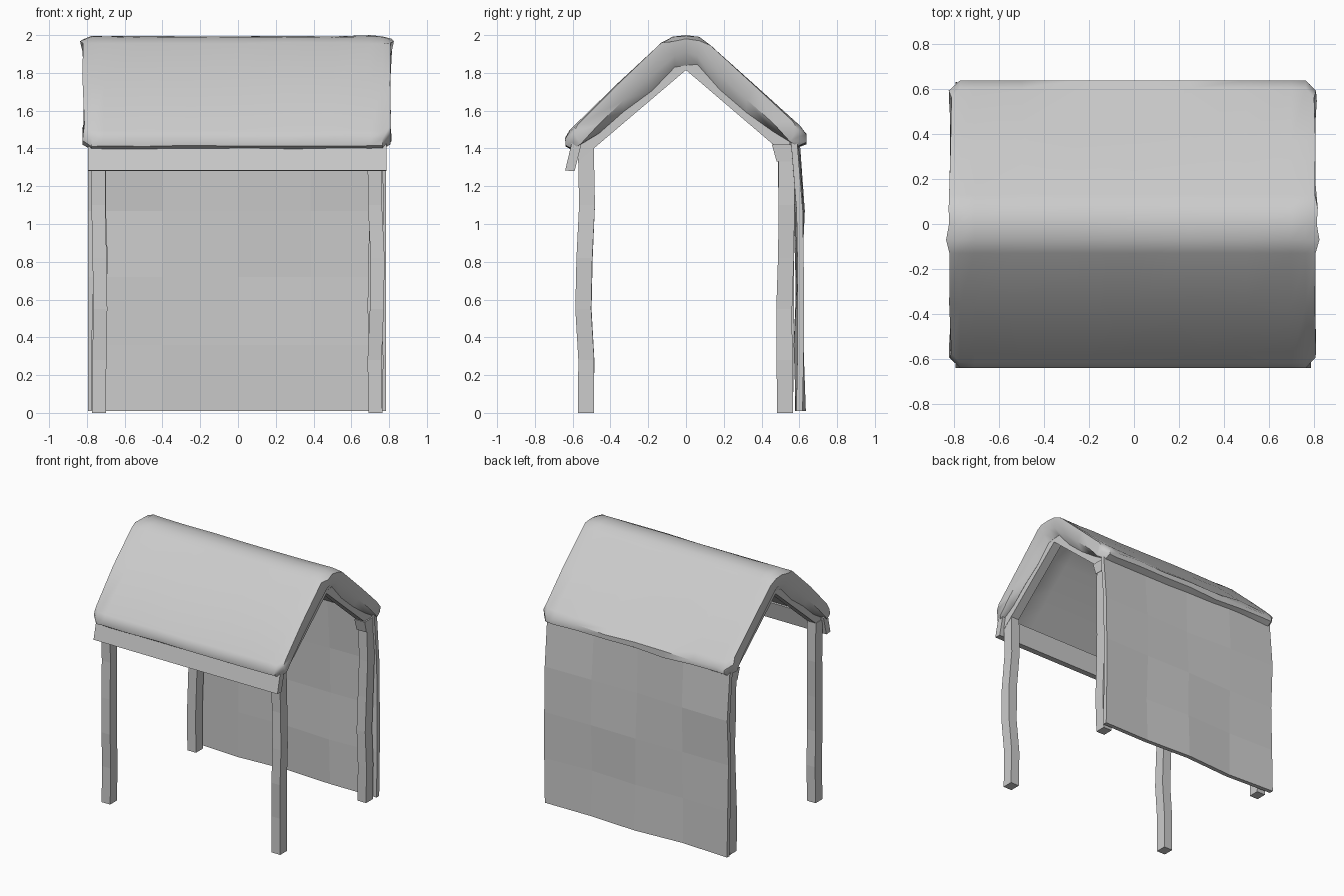
import bpy, bmesh, math, random

random.seed(4)
cube = bpy.data.objects.get("Cube")
if cube:
    bpy.data.objects.remove(cube)

grey = bpy.data.materials.new("plain grey")
grey.use_nodes = True
colour = (0.6, 0.6, 0.6, 1)
grey.diffuse_color = colour
grey.node_tree.nodes["Principled BSDF"].inputs["Base Color"].default_value = colour


def finish(name, bm, smooth=None):
    bmesh.ops.recalc_face_normals(bm, faces=bm.faces)
    mesh = bpy.data.meshes.new(name)
    bm.to_mesh(mesh)
    bm.free()
    mesh.materials.append(grey)
    obj = bpy.data.objects.new(name, mesh)
    bpy.context.collection.objects.link(obj)
    if smooth:
        bpy.ops.object.select_all(action='DESELECT')
        obj.select_set(True)
        bpy.context.view_layer.objects.active = obj
        bpy.ops.object.shade_smooth_by_angle(angle=math.radians(smooth))
    return obj


def loft(name, rings, caps=((0, 1, 2, 3),), smooth=None):
    """Skin a list of equal rings; caps lists the faces that close each end."""
    bm = bmesh.new()
    loops = [[bm.verts.new(p) for p in ring] for ring in rings]
    n = len(loops[0])
    for a, b in zip(loops, loops[1:]):
        for i in range(n):
            j = (i + 1) % n
            bm.faces.new((a[i], a[j], b[j], b[i]))
    for loop in (loops[0], loops[-1]):
        for cap in caps:
            bm.faces.new([loop[i] for i in cap])
    return finish(name, bm, smooth)


def rect(x0, x1, y0, y1, z):
    return [(x0, y0, z), (x1, y0, z), (x1, y1, z), (x0, y1, z)]


# Thick soft roof: gable section swept along x, eave corners cut, lumpy lining near the ends
outside = [(-.60, 1.395), (-.637, 1.415), (-.64, 1.455), (-.617, 1.495), (-.36, 1.745),
           (-.13, 1.96), (-.07, 1.99), (0, 1.998), (.07, 1.99), (.13, 1.945), (.37, 1.73),
           (.605, 1.515), (.638, 1.475), (.637, 1.43), (.59, 1.41)]
inside = [(.46, 1.535), (.32, 1.66), (.18, 1.785), (.06, 1.89), (0, 1.91),
          (-.06, 1.89), (-.18, 1.785), (-.33, 1.655), (-.46, 1.53)]
sag = [.045, .07, .075, .045, .07, .06, .08, .06, .05]
stations = [-.818, -.775, -.71, -.5, -.25, 0, .25, .5, .7, .765, .808]
rings = []
for k, x in enumerate(stations):
    end = k in (0, len(stations) - 1)
    ring = []
    for y, z in outside:
        px, z = x, z + random.uniform(-.006, .002)
        if end:
            px += random.uniform(-.008, .008)
            if abs(y) < .1:
                px += math.copysign(.012, x)
                z -= .018
            elif abs(y) > .5:
                y, z = y * .93, z + .03
        elif y > .6:
            z += random.uniform(-.012, .008)
        ring.append((px, y, z))
    lining = k in (1, len(stations) - 2)
    for (y, z), drop in zip(inside, sag):
        ring.append((x, y, z - drop * lining))
    rings.append(ring)
# Strip of end faces running over the gable, with a triangle at each eave
gable = [(i, i + 1, 25 - i, (26 - i) % 24) for i in range(3, 12)]
gable += [(0, 1, 2), (2, 3, 23, 0), (12, 13, 14)]
loft("roof", rings, gable, 40)

# Crooked square posts
heights = [0, .28, .55, .82, 1.1, 1.4]
posts = {
    "front_right_post": (-.737, -.53, [0, .003, .008, .004, -.002, -.002], [0, .003, -.012, -.006, .006, 0]),
    "front_left_post": (.727, -.53, [0, -.004, .008, .012, -.002, -.004], [0, .002, -.014, -.008, .006, 0]),
    "back_right_post": (-.737, .525, [0, -.005, .003, .01, 0, 0], [0, .002, .004, .006, .006, .004]),
    "back_left_post": (.727, .525, [0, .006, -.004, 0, .008, 0], [0, -.004, -.005, .004, .008, .006]),
}
for name, (cx, cy, dx, dy) in posts.items():
    loft(name, [rect(cx + a - .037, cx + a + .037, cy + b - .042, cy + b + .042, z)
                for a, b, z in zip(dx, dy, heights)])

# Back wall of uneven square panels
cols = [-.795, -.4, 0, .385, .783]
rows = [.01, .36, .72, 1.07, 1.45]
lean = [.628, .618, .628, .622, .6]
bm = bmesh.new()
grid = [[bm.verts.new((x, lean[r] + random.uniform(-.02, .01), z))
         for x in cols] for r, z in enumerate(rows)]
for r in range(4):
    for c in range(4):
        bm.faces.new((grid[r][c], grid[r][c + 1], grid[r + 1][c + 1], grid[r + 1][c]))
back = bmesh.ops.extrude_face_region(bm, geom=bm.faces[:])
for v in [g for g in back["geom"] if isinstance(g, bmesh.types.BMVert)]:
    v.co.y -= .033
finish("back_wall", bm)

# Front fascia board, tilted under the eave
loft("front_fascia", [[(x, -.64, 1.283), (x, -.59, 1.28), (x, -.555, 1.42), (x, -.605, 1.43)]
                      for x in (-.795, .787)])

# Straight gable rafters: one chevron at each end
for label, cx in (("right", -.737), ("left", .727)):
    loft(label + "_rafters", [[(cx - .035, y, low), (cx + .035, y, low),
                               (cx + .035, y, high), (cx - .035, y, high)]
                              for y, low, high in ((-.565, 1.335, 1.43), (0, 1.815, 1.925), (.55, 1.345, 1.44))])
    # Blocks joining the back posts to the rafters
    loft(label + "_post_cap", [rect(cx - .042, cx + .042, .48, .575, 1.33),
                               rect(cx - .045, cx + .045, .455, .585, 1.42)])
